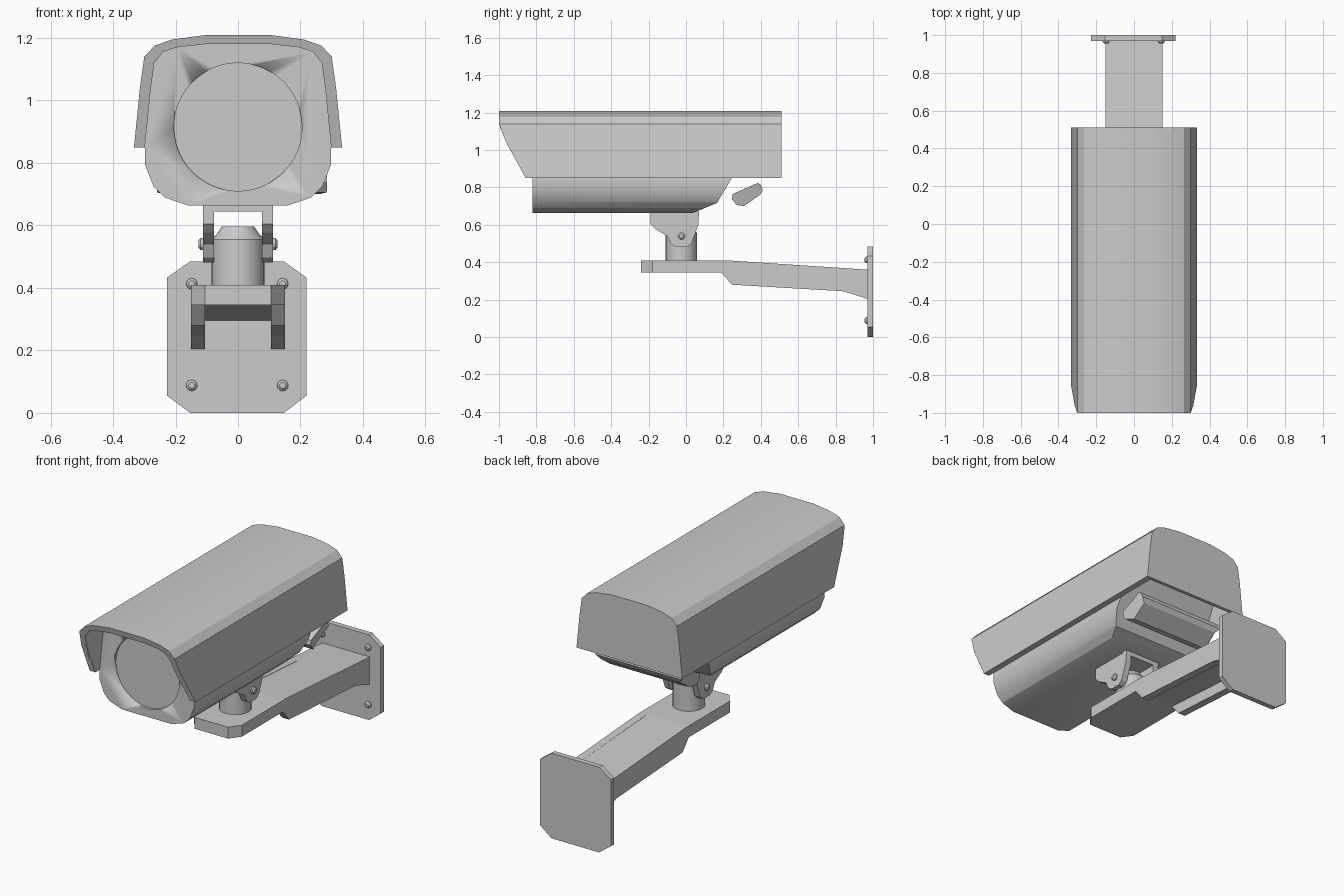
import bpy, bmesh, math
from mathutils import Vector, Matrix

if "Cube" in bpy.data.objects:
    bpy.data.objects.remove(bpy.data.objects["Cube"])


def finish(name, bm, smooth=True):
    bmesh.ops.recalc_face_normals(bm, faces=bm.faces)
    me = bpy.data.meshes.new(name)
    bm.to_mesh(me)
    bm.free()
    ob = bpy.data.objects.new(name, me)
    bpy.context.collection.objects.link(ob)
    if smooth:
        bpy.ops.object.select_all(action='DESELECT')
        ob.select_set(True)
        bpy.context.view_layer.objects.active = ob
        bpy.ops.object.shade_smooth_by_angle(angle=math.radians(25))
    return ob


def prism_bm(pts, a, b, axis):
    """Closed outline pts extruded from a to b; b and a may be functions of the point."""
    place = {'x': lambda p, t: (t, p[0], p[1]),
             'y': lambda p, t: (p[0], t, p[1]),
             'z': lambda p, t: (p[0], p[1], t)}[axis]
    bm = bmesh.new()
    fa = a if callable(a) else (lambda p: a)
    fb = b if callable(b) else (lambda p: b)
    va = [bm.verts.new(place(p, fa(p))) for p in pts]
    vb = [bm.verts.new(place(p, fb(p))) for p in pts]
    n = len(pts)
    bm.faces.new(va)
    bm.faces.new(vb[::-1])
    for i in range(n):
        bm.faces.new((va[i], va[(i + 1) % n], vb[(i + 1) % n], vb[i]))
    return bm


def prism(name, pts, a, b, axis, smooth=False):
    return finish(name, prism_bm(pts, a, b, axis), smooth)


def lathe(name, loc, axis, rings, sides):
    """Stack of (radius, offset) rings along an axis."""
    bm = bmesh.new()
    rot = Vector((0, 0, 1)).rotation_difference(Vector(axis)).to_matrix()
    loops = []
    for r, h in rings:
        loops.append([bm.verts.new(Vector(loc) + rot @ Vector((
            r * math.cos(2 * math.pi * i / sides), r * math.sin(2 * math.pi * i / sides), h)))
            for i in range(sides)])
    bm.faces.new(loops[0])
    bm.faces.new(loops[-1])
    for l0, l1 in zip(loops, loops[1:]):
        for i in range(sides):
            j = (i + 1) % sides
            bm.faces.new((l0[i], l0[j], l1[j], l1[i]))
    return finish(name, bm)


def mirror(half):
    return half + [(-x, z) for x, z in reversed(half)]


# Sunshade: shell with a raked front edge and a closed back
outer = [(0.333, 0.85), (0.314, 1.04), (0.30, 1.14), (0.266, 1.176), (0.21, 1.195), (0.106, 1.209)]
inner = [(0.298, 0.85), (0.279, 1.04), (0.268, 1.12), (0.24, 1.155), (0.195, 1.17), (0.106, 1.18)]


def front_y(p):
    z = p[1]
    if z >= 1.139:
        return -1.0
    if z >= 1.05:
        return -1.0 + (1.139 - z) / 0.089 * 0.033
    return -0.967 + (1.05 - z) / 0.20 * 0.11


prism("sunshade", mirror(outer) + mirror(inner)[::-1], front_y, 0.49, 'y', True)
prism("sunshade_back", mirror(outer), 0.49, 0.51, 'y')

# Camera housing, cut away at the lower rear
lower = [(0.157, 0.663), (0.234, 0.689), (0.27, 0.724), (0.298, 0.795)]
bm = prism_bm(mirror(lower + inner), -0.82, 0.49, 'y')
for co, d in (((0, 0.166, 0.717), (0.31, 0.128)), ((0, 0.134, 0.663), (0.032, 0.054))):
    r = bmesh.ops.bisect_plane(bm, geom=bm.verts[:] + bm.edges[:] + bm.faces[:], plane_co=co,
                               plane_no=(0, d[1], -d[0]), clear_outer=True)
    cut = [e for e in r['geom_cut'] if isinstance(e, bmesh.types.BMEdge)]
    bmesh.ops.holes_fill(bm, edges=[e for e in bm.edges if e.is_boundary], sides=0)
housing = finish("housing", bm)

# Shallow round window recess
cutter = lathe("window_cutter", (0, -0.84, 0.915), (0, 1, 0), [(0.205, 0), (0.205, 0.035)], 48)
mod = housing.modifiers.new("window", 'BOOLEAN')
mod.operation, mod.object, mod.solver = 'DIFFERENCE', cutter, 'EXACT'
bpy.ops.object.select_all(action='DESELECT')
bpy.context.view_layer.objects.active = housing
housing.select_set(True)
bpy.ops.object.modifier_apply(modifier=mod.name)
bpy.data.objects.remove(cutter)

# Rear connection cover on the sloping face, with chamfered ends
bm = prism_bm([(0.246, 0.738), (0.27, 0.706), (0.31, 0.70), (0.395, 0.76),
               (0.41, 0.786), (0.40, 0.813), (0.385, 0.825), (0.25, 0.765)], -0.26, 0.285, 'x')
for v in bm.verts:
    if (v.co.y, v.co.z) < (0.396, 9) and v.co.y > 0.3 and v.co.z < 0.77:
        v.co.x -= math.copysign(0.025, v.co.x)
finish("rear_cover", bm, False)

# Hinge bracket: top plate and two ears with pivot bolts
ear = [(-0.19, 0.67), (-0.19, 0.604), (-0.165, 0.577), (-0.10, 0.54), (-0.08, 0.497), (-0.053, 0.481),
       (0.005, 0.481), (0.03, 0.50), (0.066, 0.60), (0.07, 0.67)]
prism("bracket_plate", [(-0.077, -0.19), (0.077, -0.19), (0.077, 0.07), (-0.077, 0.07)], 0.645, 0.67, 'z')
for s, side in ((-1, "left"), (1, "right")):
    prism("bracket_ear_" + side, ear, s * 0.077, s * 0.112, 'x')
    lathe("pivot_bolt_" + side, (s * 0.112, -0.024, 0.54), (s, 0, 0),
          [(0.019, -0.01), (0.019, 0.008), (0.011, 0.015)], 12)

# Swivel post
lathe("swivel_post", (0, -0.025, 0), (0, 0, 1),
      [(0.085, 0.40), (0.085, 0.555), (0.066, 0.575), (0.052, 0.596)], 20)

# Arm: folded channel made of a web and two side flanges
web = [(0.2, 0.41), (0.975, 0.36), (0.975, 0.295), (0.2, 0.345)]
flange = [(0.19, 0.41), (0.22, 0.41), (0.975, 0.36), (0.975, 0.203), (0.84, 0.245), (0.245, 0.28), (0.19, 0.345)]
prism("arm_web", web, -0.106, 0.106, 'x')
for s, side in ((-1, "left"), (1, "right")):
    prism("arm_flange_" + side, flange, s * 0.106, s * 0.15, 'x')
prism("arm_platform", [(-0.15, 0.2), (-0.15, -0.18), (-0.106, -0.24), (0.106, -0.24),
                       (0.15, -0.18), (0.15, 0.2)], 0.345, 0.41, 'z')

# Wall plate with clipped corners and four screws
prism("wall_plate", [(-0.153, 0), (0.147, 0), (0.219, 0.055), (0.219, 0.433), (0.147, 0.485),
                     (-0.153, 0.485), (-0.227, 0.433), (-0.227, 0.055)], 0.97, 1.0, 'y')
for x in (-0.148, 0.143):
    for z in (0.088, 0.413):
        lathe("wall_screw", (x, 0.97, z), (0, -1, 0),
              [(0.018, -0.005), (0.018, 0.007), (0.010, 0.015)], 12)
